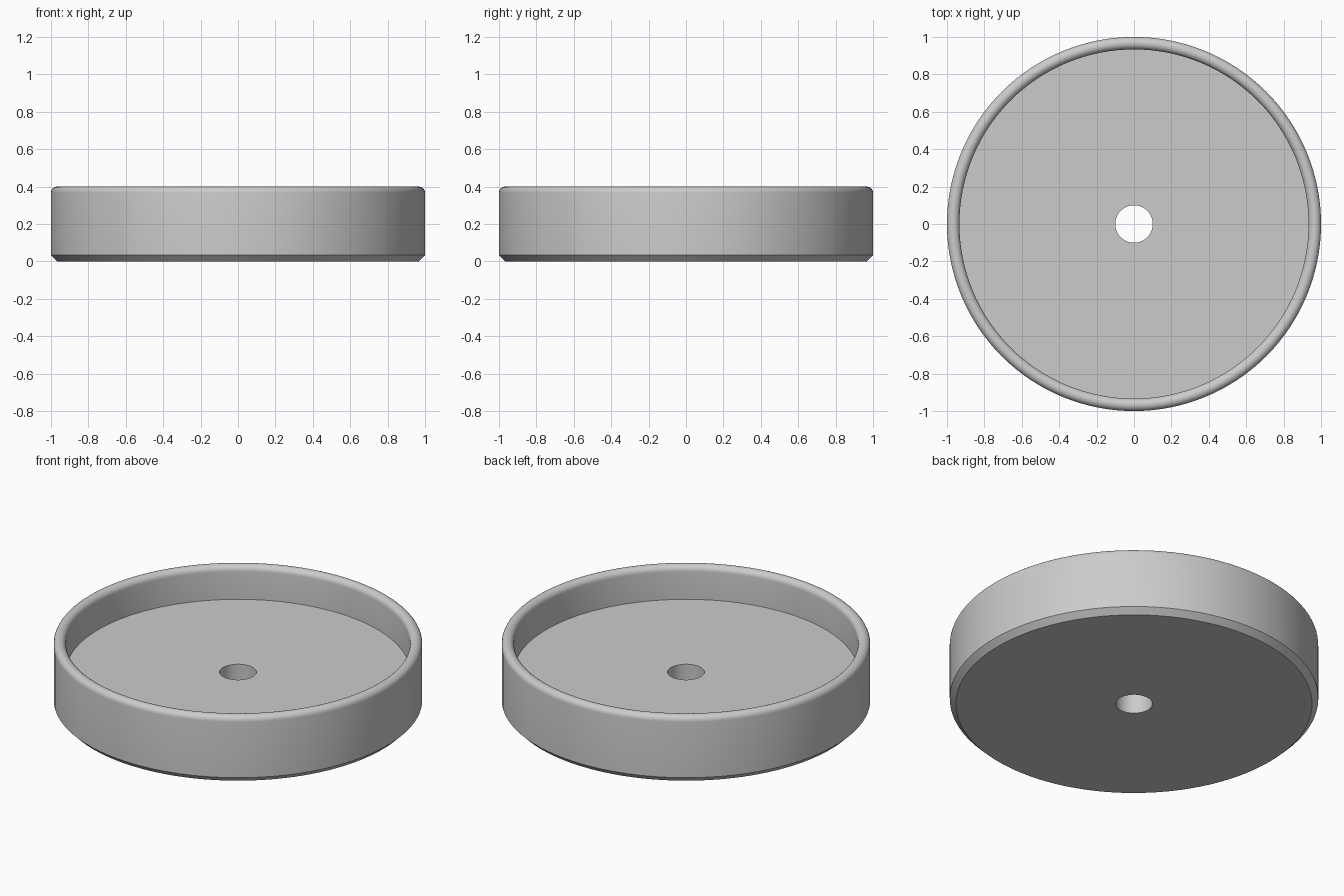
import bpy, bmesh, math
from mathutils import Vector

cube = bpy.data.objects.get("Cube")
if cube:
    bpy.data.objects.remove(cube, do_unlink=True)

SEGMENTS = 128
OUTER, HEIGHT, FLOOR, HOLE = 1.0, 0.4, 0.2, 0.1
WALL = 1 / 15
ROUND = WALL / 2      # the rim top is a full half round
CHAMFER = WALL / 2

# Plain grey material
grey = bpy.data.materials.new("plain grey")
grey.use_nodes = True
colour = (0.6, 0.6, 0.6, 1)
grey.diffuse_color = colour
grey.node_tree.nodes["Principled BSDF"].inputs["Base Color"].default_value = colour

# Closed cross-section: hole, base, chamfer, wall, rounded rim, floor
profile = [(HOLE, FLOOR), (HOLE, 0), (OUTER - CHAMFER, 0), (OUTER, CHAMFER)]
for i in range(13):
    a = math.pi * i / 12
    profile.append((OUTER - ROUND + ROUND * math.cos(a),
                    HEIGHT - ROUND + ROUND * math.sin(a)))
profile.append((OUTER - WALL, FLOOR))

# Spin the section into a round tray with a centre hole
bm = bmesh.new()
verts = [bm.verts.new((r, 0, z)) for r, z in profile]
edges = [bm.edges.new((v, verts[(i + 1) % len(verts)])) for i, v in enumerate(verts)]
bmesh.ops.spin(bm, geom=verts + edges, cent=Vector(), axis=(0, 0, 1),
               angle=math.tau, steps=SEGMENTS, use_merge=True)
bmesh.ops.remove_doubles(bm, verts=bm.verts, dist=1e-5)
bmesh.ops.recalc_face_normals(bm, faces=bm.faces)
mesh = bpy.data.meshes.new("round_tray")
bm.to_mesh(mesh)
bm.free()
mesh.materials.append(grey)

tray = bpy.data.objects.new("round_tray", mesh)
bpy.context.collection.objects.link(tray)
bpy.ops.object.select_all(action="DESELECT")
tray.select_set(True)
bpy.context.view_layer.objects.active = tray
bpy.ops.object.shade_smooth_by_angle(angle=math.radians(30))
